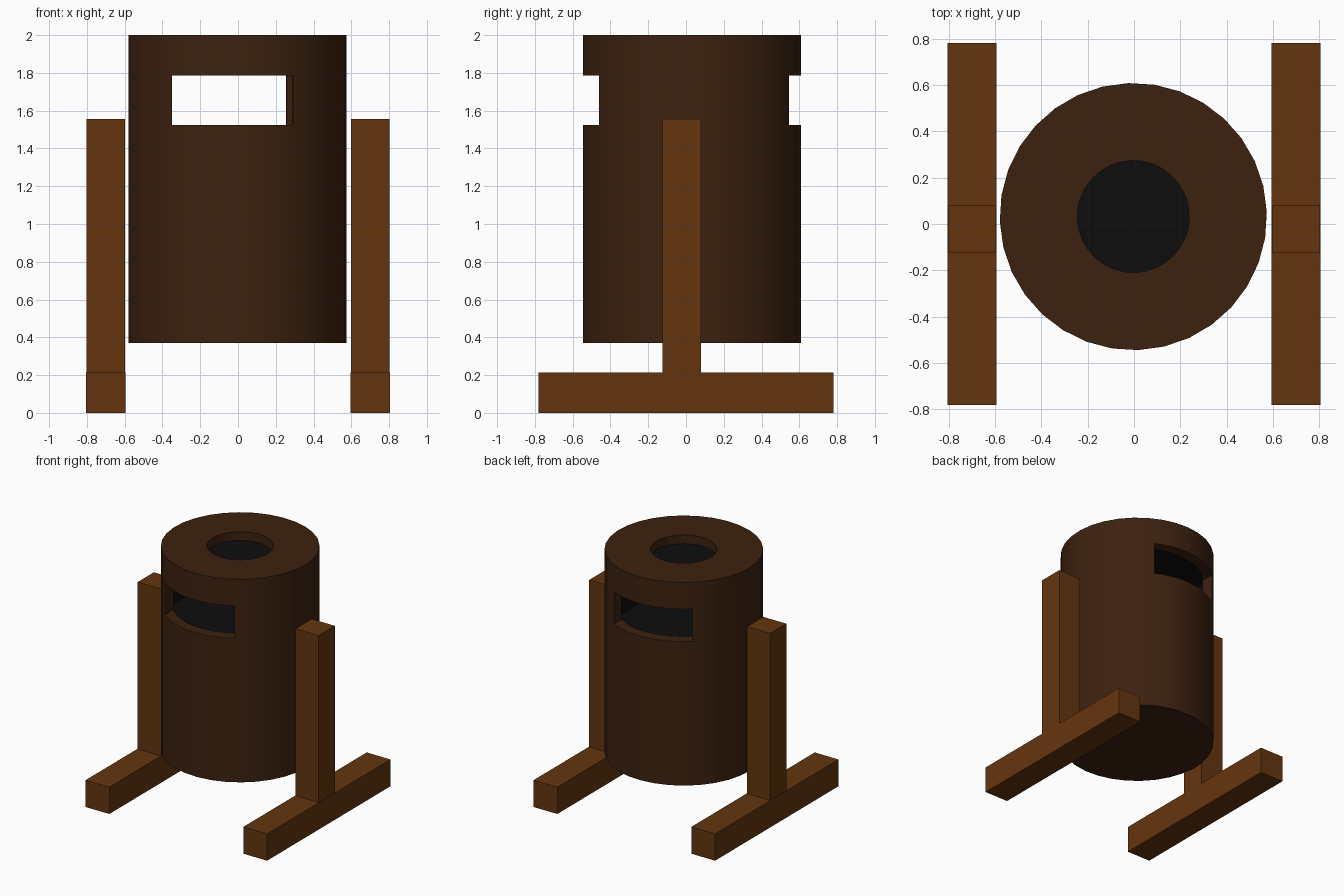
import bpy, bmesh, math
from mathutils import Matrix, Vector

if "Cube" in bpy.data.objects:
    bpy.data.objects.remove(bpy.data.objects["Cube"])


def material(name, rgb):
    m = bpy.data.materials.new(name)
    m.diffuse_color = (*rgb, 1)
    m.use_nodes = True
    m.node_tree.nodes["Principled BSDF"].inputs["Base Color"].default_value = m.diffuse_color
    return m


light_wood = material("light brown wood", (0.127, 0.036, 0.0046))
dark_wood = material("dark brown wood", (0.046, 0.0155, 0.0048))
black = material("black interior", (0.004, 0.004, 0.004))

CX, CY = -0.003, 0.032      # barrel axis
TURN = math.radians(2.1)    # slight turn of the barrel and its slot


def finish(bm, name, mat):
    bmesh.ops.recalc_face_normals(bm, faces=bm.faces)
    me = bpy.data.meshes.new(name)
    bm.to_mesh(me)
    bm.free()
    ob = bpy.data.objects.new(name, me)
    bpy.context.collection.objects.link(ob)
    me.materials.append(mat)
    return ob


def box(name, lo, hi, mat):
    lo, hi = Vector(lo), Vector(hi)
    bm = bmesh.new()
    bmesh.ops.create_cube(bm, size=1, matrix=Matrix.Translation((lo + hi) / 2)
                          @ Matrix.Diagonal((*(hi - lo), 1)))
    return finish(bm, name, mat)


def lathe(name, profile, mat, sides=32):
    bm = bmesh.new()
    vs = [bm.verts.new((r, 0, z)) for r, z in profile]
    es = [bm.edges.new(p) for p in zip(vs, vs[1:])]
    bmesh.ops.spin(bm, geom=vs + es, cent=(0, 0, 0), axis=(0, 0, 1),
                   angle=math.tau, steps=sides, use_merge=True)
    bmesh.ops.remove_doubles(bm, verts=bm.verts, dist=1e-5)
    bmesh.ops.transform(bm, verts=bm.verts, matrix=Matrix.Translation((CX, CY, 0))
                        @ Matrix.Rotation(TURN, 4, 'Z'))
    return finish(bm, name, mat)


def activate(ob):
    bpy.ops.object.select_all(action='DESELECT')
    ob.select_set(True)
    bpy.context.view_layer.objects.active = ob


def cut_slot(ob, width, mat):
    # straight slot from front to back
    cutter = box("slot_cutter", (-width / 2, -1, 1.525), (width / 2, 1, 1.785), mat)
    cutter.data.transform(Matrix.Translation((-0.047, CY, 0))
                          @ Matrix.Rotation(TURN, 4, 'Z'))
    cutter.hide_render = True
    mod = ob.modifiers.new("slot", 'BOOLEAN')
    mod.operation = 'DIFFERENCE'
    mod.solver = 'EXACT'
    mod.object = cutter
    activate(ob)
    bpy.ops.object.modifier_apply(modifier=mod.name)
    bpy.data.objects.remove(cutter, do_unlink=True)
    bpy.ops.object.shade_smooth_by_angle(angle=math.radians(30))


# barrel shell with a round opening in the lid
shell = lathe("barrel_shell", [(0, 0.37), (0.577, 0.37), (0.577, 2.0), (0.242, 2.0),
                               (0.242, 1.93), (0.495, 1.93), (0.495, 0.45), (0, 0.45)],
              dark_wood)
cut_slot(shell, 0.64, dark_wood)

# black lining inside the barrel
core = lathe("barrel_lining", [(0, 0.452), (0.494, 0.452), (0.494, 1.929), (0, 1.929)], black)
cut_slot(core, 0.73, black)

# side stands: a foot and a post on each side
for side, s in (("left", -1), ("right", 1)):
    def span(a, b):
        return sorted((s * a, s * b))
    x0, x1 = span(0.595, 0.806)
    box(side + "_foot", (x0, -0.782, 0), (x1, 0.782, 0.215), light_wood)
    x0, x1 = span(0.598, 0.803)
    box(side + "_post", (x0, -0.125, 0.215), (x1, 0.08, 1.555), light_wood)
